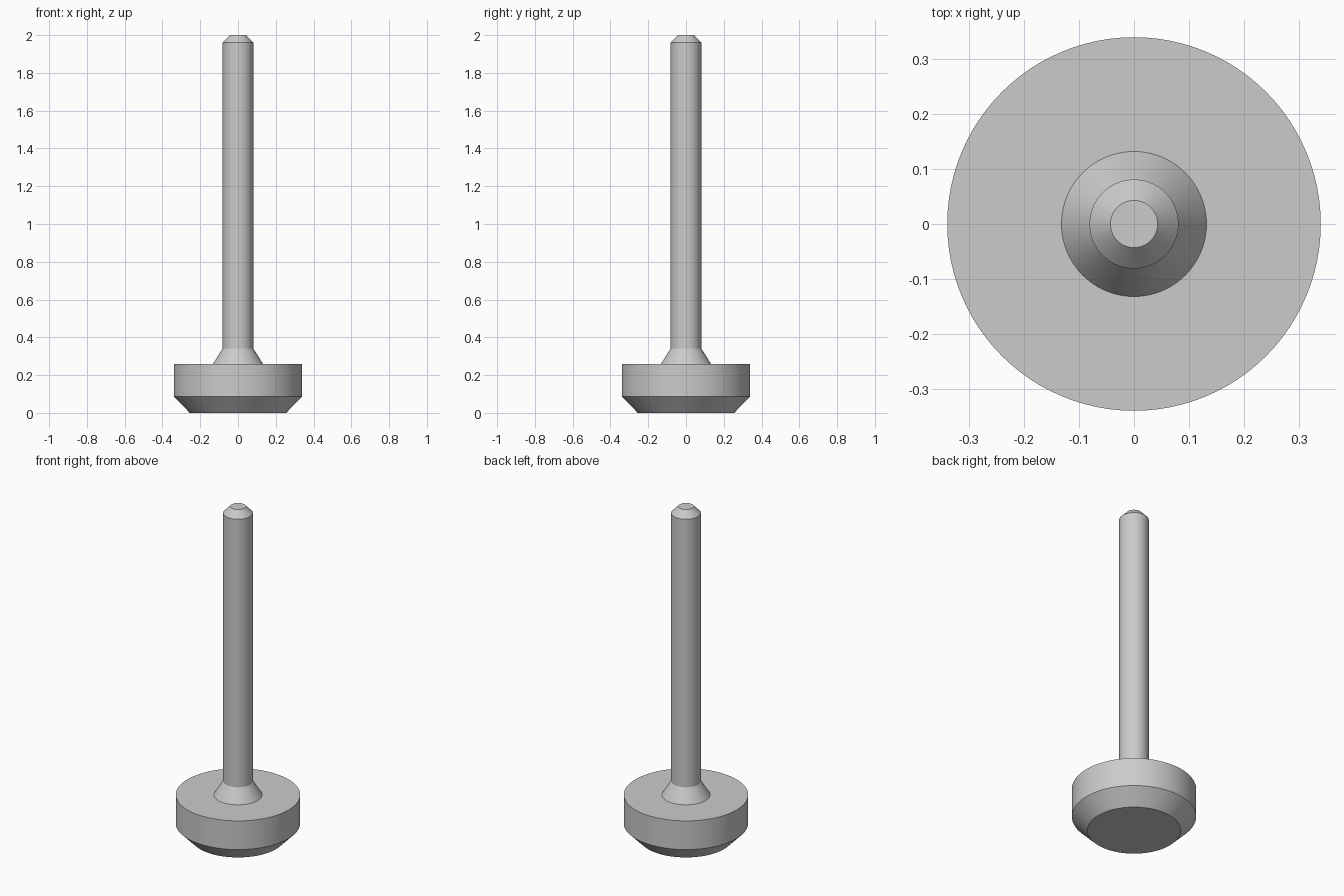
import bpy, bmesh, math

cube = bpy.data.objects.get("Cube")
if cube:
    bpy.data.objects.remove(cube, do_unlink=True)

# Single plain grey finish
GREY = (0.6, 0.6, 0.6, 1.0)
mat = bpy.data.materials.new("plain_grey")
mat.use_nodes = True
mat.diffuse_color = GREY
bsdf = next(n for n in mat.node_tree.nodes if n.type == 'BSDF_PRINCIPLED')
bsdf.inputs["Base Color"].default_value = GREY


def lathe(name, profile, steps=96):
    """Revolve a (radius, height) profile around the z axis into a solid."""
    bm = bmesh.new()
    verts = [bm.verts.new((r, 0, z)) for r, z in profile]
    edges = [bm.edges.new(pair) for pair in zip(verts, verts[1:])]
    bmesh.ops.spin(bm, geom=verts + edges, cent=(0, 0, 0), axis=(0, 0, 1),
                   angle=math.tau, steps=steps, use_duplicate=False)
    bmesh.ops.remove_doubles(bm, verts=bm.verts, dist=1e-4)
    # Close the flat ends
    bmesh.ops.holes_fill(bm, edges=[e for e in bm.edges if e.is_boundary])
    bmesh.ops.recalc_face_normals(bm, faces=bm.faces)
    mesh = bpy.data.meshes.new(name)
    bm.to_mesh(mesh)
    bm.free()
    mesh.materials.append(mat)
    obj = bpy.data.objects.new(name, mesh)
    bpy.context.collection.objects.link(obj)
    bpy.ops.object.select_all(action='DESELECT')
    obj.select_set(True)
    bpy.context.view_layer.objects.active = obj
    bpy.ops.object.shade_smooth_by_angle(angle=math.radians(25))
    return obj


# One turned solid: chamfered pad, flared collar, long shaft, chamfered tip
lathe("foot_with_shaft", [
    (0.255, 0.0), (0.34, 0.087), (0.34, 0.26),
    (0.132, 0.26), (0.081, 0.342),
    (0.081, 1.96), (0.043, 2.0),
])
